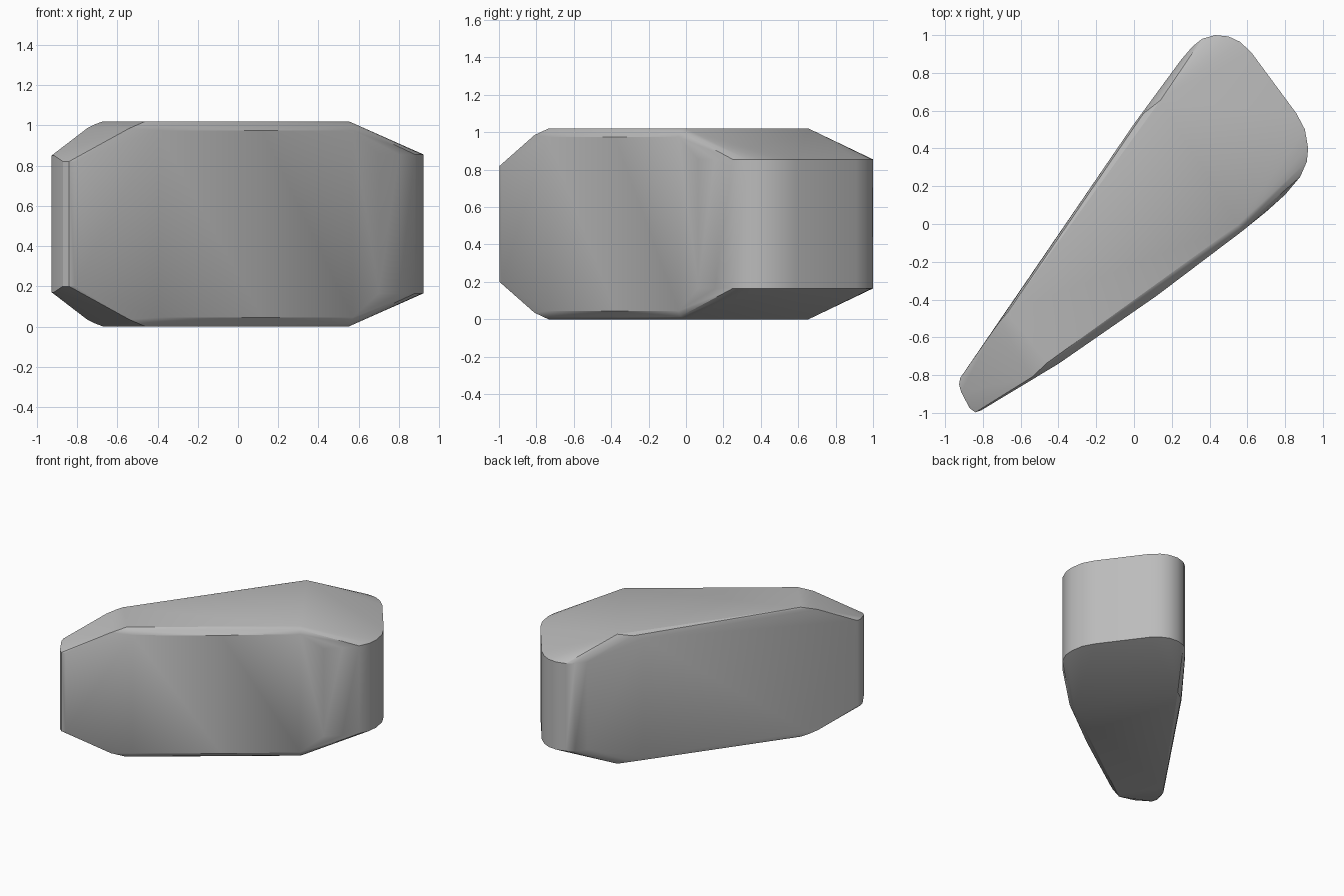
import bpy
import bmesh
import math

HEIGHT = 1.02

cube = bpy.data.objects.get("Cube")
if cube:
    bpy.data.objects.remove(cube, do_unlink=True)


def flat_material(name, colour):
    material = bpy.data.materials.new(name)
    material.use_nodes = True
    material.diffuse_color = colour
    material.node_tree.nodes["Principled BSDF"].inputs["Base Color"].default_value = colour
    return material


def level(plan, z):
    """Place plan points at a height and at its mirror below the middle."""
    return [(x, y, h) for x, y in plan for h in (z, HEIGHT - z)]


# Rounded rim of the wide end
wide_rim = [(0.7, 0.065), (0.8, 0.155), (0.88, 0.25), (0.915, 0.33), (0.922, 0.4),
            (0.905, 0.5), (0.86, 0.585), (0.62, 0.91), (0.56, 0.965), (0.5, 0.993),
            (0.43, 1.0), (0.36, 0.98), (0.31, 0.94), (0.25, 0.87)]
# Back and front edges of the narrow tip
tip_back = [(-0.92, -0.815), (-0.926, -0.85), (-0.915, -0.89)]
tip_front = [(-0.87, -0.975), (-0.84, -0.997), (-0.81, -0.987)]
# Long sides, and the flat top bounded by the two creases
sides = [(-0.4, -0.74), (0.12, -0.38), (0.57, -0.04), (0.0, 0.53), (-0.7, -0.495)]
shoulder = [(-0.42, -0.735), (0.56, -0.03), (0.05, 0.585), (-0.71, -0.515)]
top = [(-0.46, -0.735), (0.55, -0.005), (0.14, 0.655), (-0.67, -0.47)]

points = (level(wide_rim, 0.855) + level(tip_back, 0.85) + level(tip_front, 0.82)
          + level(sides, 0.975) + level(shoulder, 1.005) + level(top, HEIGHT))

# Softened crease above the narrow tip
points += level([(-0.75, -0.57), (-0.54, -0.81)], 0.985)

# Tapered wedge body skinned around the sections
bm = bmesh.new()
for point in points:
    bm.verts.new(point)
result = bmesh.ops.convex_hull(bm, input=bm.verts[:])
inner = {v for v in result["geom_interior"] if isinstance(v, bmesh.types.BMVert)}
loose = inner | {v for v in bm.verts if not v.link_faces}
bmesh.ops.delete(bm, geom=list(loose), context="VERTS")
bmesh.ops.dissolve_limit(bm, angle_limit=math.radians(1), verts=bm.verts[:], edges=bm.edges[:])
bmesh.ops.recalc_face_normals(bm, faces=bm.faces[:])

mesh = bpy.data.meshes.new("wedge_body")
bm.to_mesh(mesh)
bm.free()
mesh.materials.append(flat_material("plain grey", (0.5, 0.5, 0.5, 1)))
body = bpy.data.objects.new("wedge_body", mesh)
bpy.context.collection.objects.link(body)

# Smooth rounded ends while keeping the main creases sharp
bpy.ops.object.select_all(action="DESELECT")
body.select_set(True)
bpy.context.view_layer.objects.active = body
bpy.ops.object.shade_smooth_by_angle(angle=math.radians(25))
